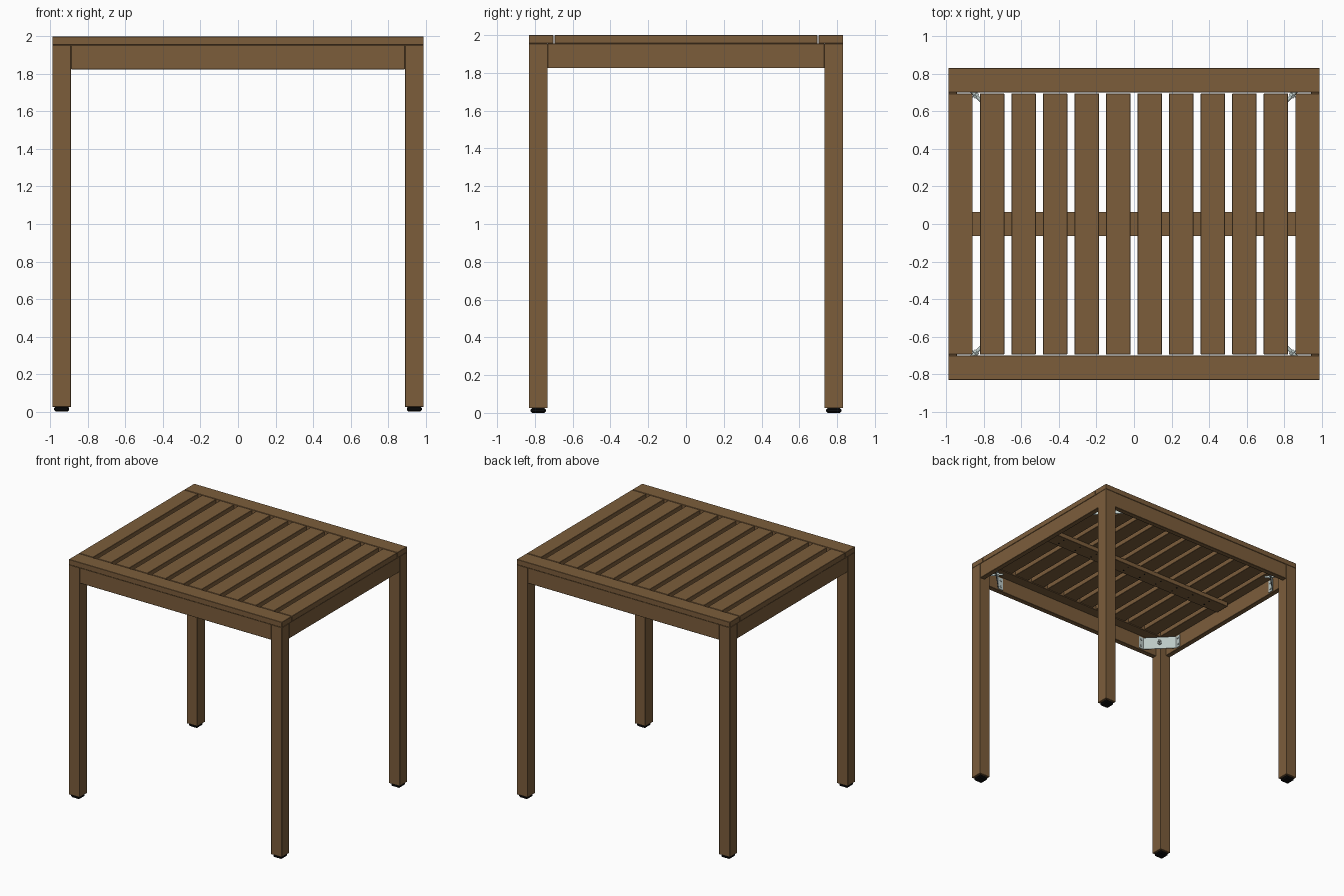
import bpy
import bmesh
import math
from mathutils import Matrix, Vector

cube = bpy.data.objects.get("Cube")
if cube:
    bpy.data.objects.remove(cube, do_unlink=True)


def material(name, r, g, b):
    m = bpy.data.materials.new(name)
    m.use_nodes = True
    m.diffuse_color = (r, g, b, 1)
    m.node_tree.nodes["Principled BSDF"].inputs["Base Color"].default_value = (r, g, b, 1)
    return m


wood = material("brown wood", 0.20, 0.11, 0.044)
steel = material("pale steel", 0.50, 0.58, 0.56)
black = material("black plastic", 0.004, 0.004, 0.004)


def finish(name, bm, mat, bevel=0):
    bmesh.ops.recalc_face_normals(bm, faces=bm.faces)
    mesh = bpy.data.meshes.new(name)
    bm.to_mesh(mesh)
    bm.free()
    mesh.materials.append(mat)
    ob = bpy.data.objects.new(name, mesh)
    bpy.context.collection.objects.link(ob)
    if bevel:
        mod = ob.modifiers.new("Soft edges", "BEVEL")
        mod.width = bevel
        mod.segments = 1
    return ob


def box(name, x, y, z, mat=wood, bevel=0.002):
    """Box from (low, high) pairs along each axis."""
    lo, hi = Vector((x[0], y[0], z[0])), Vector((x[1], y[1], z[1]))
    bm = bmesh.new()
    bmesh.ops.create_cube(bm, size=1, matrix=Matrix.Translation((lo + hi) / 2)
                          @ Matrix.Diagonal((hi - lo).to_4d()))
    return finish(name, bm, mat, bevel)


def disc(name, centre, axis, radius, depth, mat, sides=12):
    bm = bmesh.new()
    turn = Vector(axis).to_track_quat("Z", "Y").to_matrix().to_4x4()
    bmesh.ops.create_cone(bm, cap_ends=True, segments=sides, radius1=radius, radius2=radius,
                          depth=depth, matrix=Matrix.Translation(centre) @ turn)
    return finish(name, bm, mat)


def span(sign, inner, outer):
    return sorted((sign * inner, sign * outer))


# Main sizes
X, Y, TOP = 0.99, 0.832, 2.0
LEG, BOARD, APRON = 0.1, 0.13, 0.045
DECK = 1.955
APRON_Z = (1.825, DECK)
BRACKET_Z = (1.835, 1.94)
AX, AY = X - APRON, Y - APRON          # inner apron faces


def bracket(name, sx, sy):
    """Bent steel strip running diagonally across a corner, with end flanges."""
    path = [(AX - 0.003, AY - 0.235), (AX - 0.003, AY - 0.19),
            (AX - 0.19, AY - 0.003), (AX - 0.235, AY - 0.003)]
    bm = bmesh.new()
    rows = [[bm.verts.new((sx * x, sy * y, z)) for x, y in path] for z in BRACKET_Z]
    for i in range(3):
        bm.faces.new((rows[0][i], rows[0][i + 1], rows[1][i + 1], rows[1][i]))
    ob = finish(name, bm, steel)
    mod = ob.modifiers.new("Sheet", "SOLIDIFY")
    mod.thickness = 0.006
    mod.offset = 0


# Corners: legs, feet and brackets
for sx, side in ((1, "left"), (-1, "right")):
    for sy, end in ((-1, "front"), (1, "back")):
        tag = f"{end}_{side}"
        box(f"leg_{tag}", span(sx, X - LEG, X), span(sy, Y - LEG, Y), (0.025, DECK))
        box(f"foot_{tag}", span(sx, X - 0.09, X - 0.01), span(sy, Y - 0.09, Y - 0.01),
            (0, 0.026), black, 0.008)
        bracket(f"corner_bracket_{tag}", sx, sy)

        # Bolt into the leg, with a nut on the inside of the bracket
        mid = sum(BRACKET_Z) / 2
        cx, cy = sx * (AX - 0.0965), sy * (AY - 0.0965)
        out = Vector((sx, sy, 0)).normalized()
        centre = Vector((cx, cy, mid))
        disc(f"bolt_{tag}", centre, out, 0.009, 0.1, steel)
        disc(f"nut_{tag}", centre - out * 0.01, out, 0.018, 0.014, steel, 6)

        # Flange screws
        for dz in (-0.028, 0.028):
            disc(f"flange_screw_x_{tag}", (sx * (AX - 0.008), sy * (AY - 0.215), mid + dz),
                 (1, 0, 0), 0.009, 0.008, steel)
            disc(f"flange_screw_y_{tag}", (sx * (AX - 0.215), sy * (AY - 0.008), mid + dz),
                 (0, 1, 0), 0.009, 0.008, steel)

# Aprons and the boards along the front and back of the top
for sy, end in ((-1, "front"), (1, "back")):
    box(f"apron_{end}", (LEG - X, X - LEG), span(sy, AY, Y - 0.002), APRON_Z)
    box(f"top_board_{end}", (-X, X), span(sy, Y - BOARD, Y), (DECK, TOP))
for sx, side in ((1, "left"), (-1, "right")):
    box(f"apron_{side}", span(sx, AX, X - 0.002), (LEG - Y, Y - LEG), APRON_Z)

# Slats with the screws that hold them to the middle rail
COUNT = 12
half = Y - BOARD - 0.006
for i in range(COUNT):
    c = (X - BOARD / 2) * (2 * i / (COUNT - 1) - 1)
    box(f"slat_{i + 1}", (c - BOARD / 2, c + BOARD / 2), (-half, half), (DECK, TOP))
    if 0 < i < COUNT - 1:
        for dy in (-0.03, 0.03):
            disc(f"rail_screw_{i + 1}", (c, dy, 1.918), (0, 0, 1), 0.006, 0.006, black, 8)

box("middle_rail", (-0.92, 0.92), (-BOARD / 2, BOARD / 2), (1.917, DECK))
